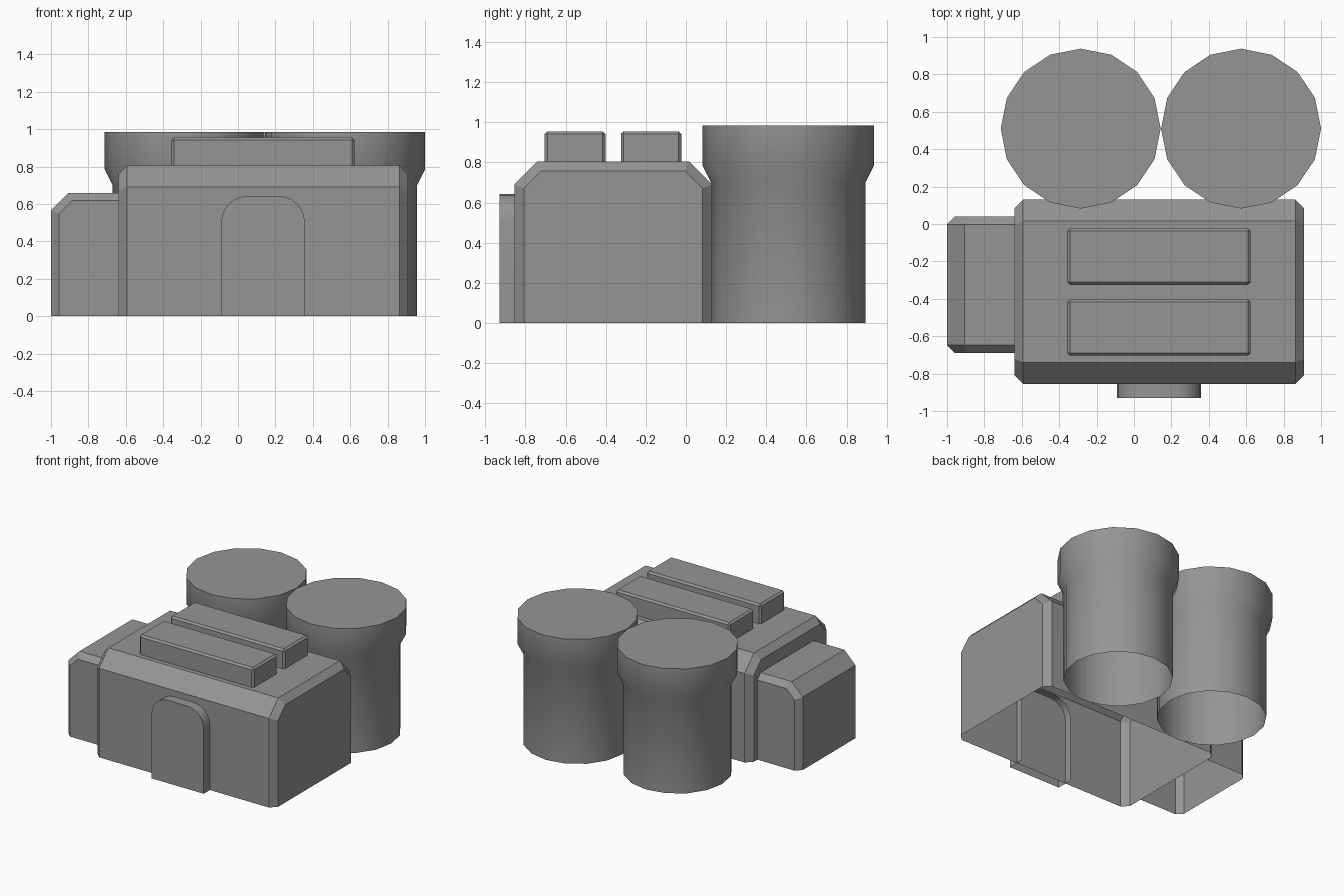
import bpy, bmesh, math
from mathutils import Matrix

# Remove the default object
cube = bpy.data.objects.get("Cube")
if cube:
    bpy.data.objects.remove(cube, do_unlink=True)

# Single plain grey material
grey = bpy.data.materials.new("plain_grey")
grey.use_nodes = True
grey.diffuse_color = (0.3, 0.3, 0.3, 1)
grey.node_tree.nodes["Principled BSDF"].inputs["Base Color"].default_value = grey.diffuse_color


def finish(name, bm, smooth=False):
    bmesh.ops.recalc_face_normals(bm, faces=bm.faces)
    mesh = bpy.data.meshes.new(name)
    bm.to_mesh(mesh)
    bm.free()
    mesh.materials.append(grey)
    obj = bpy.data.objects.new(name, mesh)
    bpy.context.collection.objects.link(obj)
    if smooth:
        bpy.ops.object.select_all(action='DESELECT')
        obj.select_set(True)
        bpy.context.view_layer.objects.active = obj
        bpy.ops.object.shade_smooth_by_angle(angle=math.radians(32))
    return obj


def loft(name, rings, caps, closed=False, skip_last=False, smooth=False):
    """Join equal rings of points with quads; caps lists the rings to fill."""
    bm = bmesh.new()
    rows = [[bm.verts.new(p) for p in ring] for ring in rings]
    n = len(rows[0])
    count = n if closed else n - 1 - skip_last
    for a, b in zip(rows, rows[1:]):
        for i in range(count):
            j = (i + 1) % n
            bm.faces.new((a[i], a[j], b[j], b[i]))
    for c in caps:
        bm.faces.new(rows[c])
    return finish(name, bm, smooth)


def chamfered_block(name, lo, hi, height, chamfer, start, end, bevel, place, one_sided=False):
    """Chamfered profile run along an axis, ends bevelled inwards, open below."""
    def profile(inset):
        k = inset * math.tan(math.pi / 8)
        left = [(lo + inset, 0), (lo + inset, height - chamfer - k),
                (lo + chamfer + k, height - inset)]
        if one_sided:
            return left + [(hi, height - inset), (hi, 0)]
        return left + [(lo + hi - u, z) for u, z in reversed(left)]
    stations = ((start, bevel), (start + bevel, 0), (end - bevel, 0), (end, bevel))
    rings = [[place(t, u, z) for u, z in profile(inset)] for t, inset in stations]
    loft(name, rings, (0, -1), skip_last=one_sided)


# Main hall and side annex
chamfered_block("main_hall", -0.855, 0.13, 0.805, 0.115, -0.64, 0.91, 0.047,
                lambda t, u, z: (t, u, z))
chamfered_block("side_annex", -1.0, -0.64, 0.66, 0.095, -0.69, 0.04, 0.042,
                lambda t, u, z: (u, t, z), one_sided=True)

# Storage tanks with a flared upper band, open below
tank_profile = ((0.385, 0), (0.385, 0.70), (0.4275, 0.785), (0.4275, 0.985))
for side, cx in (("left", 0.5725), ("right", -0.285)):
    rings = [[(cx + r * math.cos(i * math.tau / 16), 0.51 + r * math.sin(i * math.tau / 16), z)
              for i in range(16)] for r, z in tank_profile]
    loft(side + "_tank", rings, (-1,), closed=True, smooth=True)

# Roof units
for label, cy in (("front", -0.553), ("rear", -0.174)):
    bm = bmesh.new()
    bmesh.ops.create_cube(bm, size=1, matrix=Matrix.Translation((0.133, cy, 0.875))
                          @ Matrix.Diagonal((0.98, 0.302, 0.16, 1)))
    edges = [e for e in bm.edges if max(v.co.z for v in e.verts) > 0.9]
    bmesh.ops.bevel(bm, geom=edges, offset=0.014, segments=1, affect='EDGES')
    finish(label + "_roof_unit", bm)

# Round-cornered doorway, open behind and below
x0, x1, top, radius = -0.09, 0.357, 0.642, 0.14
corner = [(math.cos(a), math.sin(a)) for a in (i * math.pi / 12 for i in range(7))]
arch = [(x1, 0)] + [(x1 - radius + radius * c, top - radius + radius * s) for c, s in corner]
arch += [(x0 + x1 - x, z) for x, z in reversed(arch)]
loft("doorway", [[(x, y, z) for x, z in arch] for y in (-0.93, -0.80)], (0,), smooth=True)
